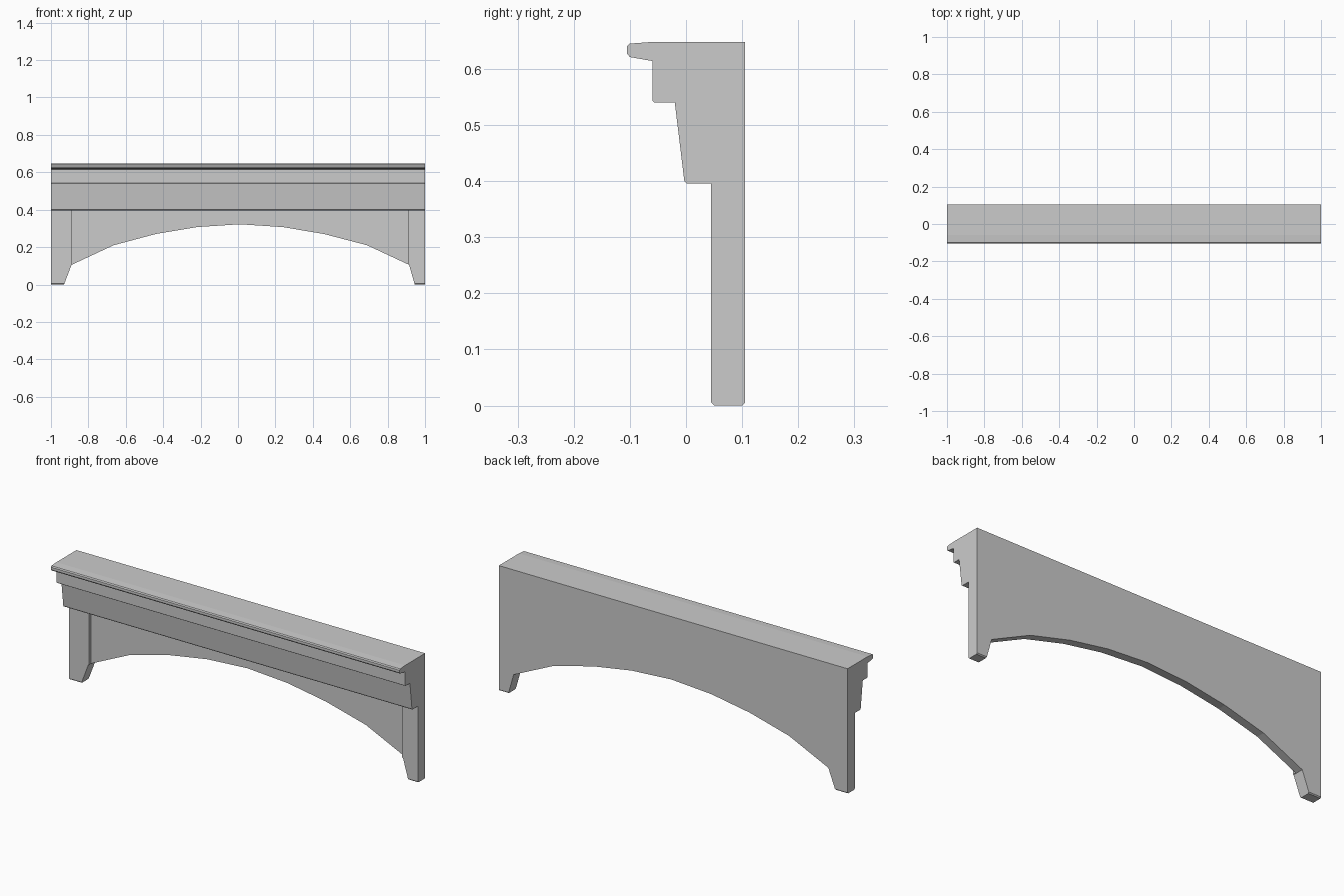
import bpy, bmesh
from mathutils import Vector

if "Cube" in bpy.data.objects:
    bpy.data.objects.remove(bpy.data.objects["Cube"])


def prism(name, points, start, length):
    """Solid from 3D outline points, swept from the outline by a vector."""
    bm = bmesh.new()
    face = bm.faces.new([bm.verts.new(Vector(p) + Vector(start)) for p in points])
    swept = bmesh.ops.extrude_face_region(bm, geom=[face])["geom"]
    bmesh.ops.translate(bm, vec=length,
                        verts=[g for g in swept if isinstance(g, bmesh.types.BMVert)])
    bmesh.ops.recalc_face_normals(bm, faces=bm.faces)
    mesh = bpy.data.meshes.new(name)
    bm.to_mesh(mesh)
    bm.free()
    obj = bpy.data.objects.new(name, mesh)
    bpy.context.collection.objects.link(obj)
    return obj


def cut(target, cutter):
    """Subtract the cutter and remove it."""
    mod = target.modifiers.new("cut", "BOOLEAN")
    mod.operation = "DIFFERENCE"
    mod.solver = "EXACT"
    mod.object = cutter
    bpy.context.view_layer.objects.active = target
    bpy.ops.object.modifier_apply(modifier=mod.name)
    bpy.data.objects.remove(cutter)


# Moulded shelf, frieze and legs: one side profile (y, z) run along the width
profile = [
    (0.105, 0.648), (-0.06, 0.648), (-0.1, 0.645), (-0.105, 0.64),
    (-0.105, 0.627), (-0.1, 0.621), (-0.06, 0.614), (-0.06, 0.543),
    (-0.056, 0.54), (-0.02, 0.54), (-0.003, 0.4), (0.001, 0.396),
    (0.045, 0.396), (0.045, 0.005), (0.05, 0), (0.1, 0), (0.105, 0.005),
]
mantel = prism("mantel", [(0, y, z) for y, z in profile], (-1, 0, 0), (2, 0, 0))

# Arched opening (x, z) between the tapered feet
arch = [
    (-0.93, 0), (-0.89, 0.105), (-0.665, 0.21), (-0.44, 0.27), (-0.22, 0.307),
    (0.01, 0.322), (0.24, 0.307), (0.46, 0.27), (0.69, 0.21), (0.915, 0.105),
    (0.945, 0),
]
arch = [(-0.968, -0.1)] + arch + [(0.974, -0.1)]
cut(mantel, prism("arch_cutter", [(x, 0, z) for x, z in arch],
                  (0, -0.2, 0), (0, 0.5, 0)))

# Recess that sets the arched panel back behind the legs
recess = [(0.045, 0.396), (0.062, 0.396), (0.062, -0.1), (0.02, -0.1), (0.02, 0.38)]
cut(mantel, prism("recess_cutter", [(0, y, z) for y, z in recess],
                  (-0.887, 0, 0), (1.797, 0, 0)))
